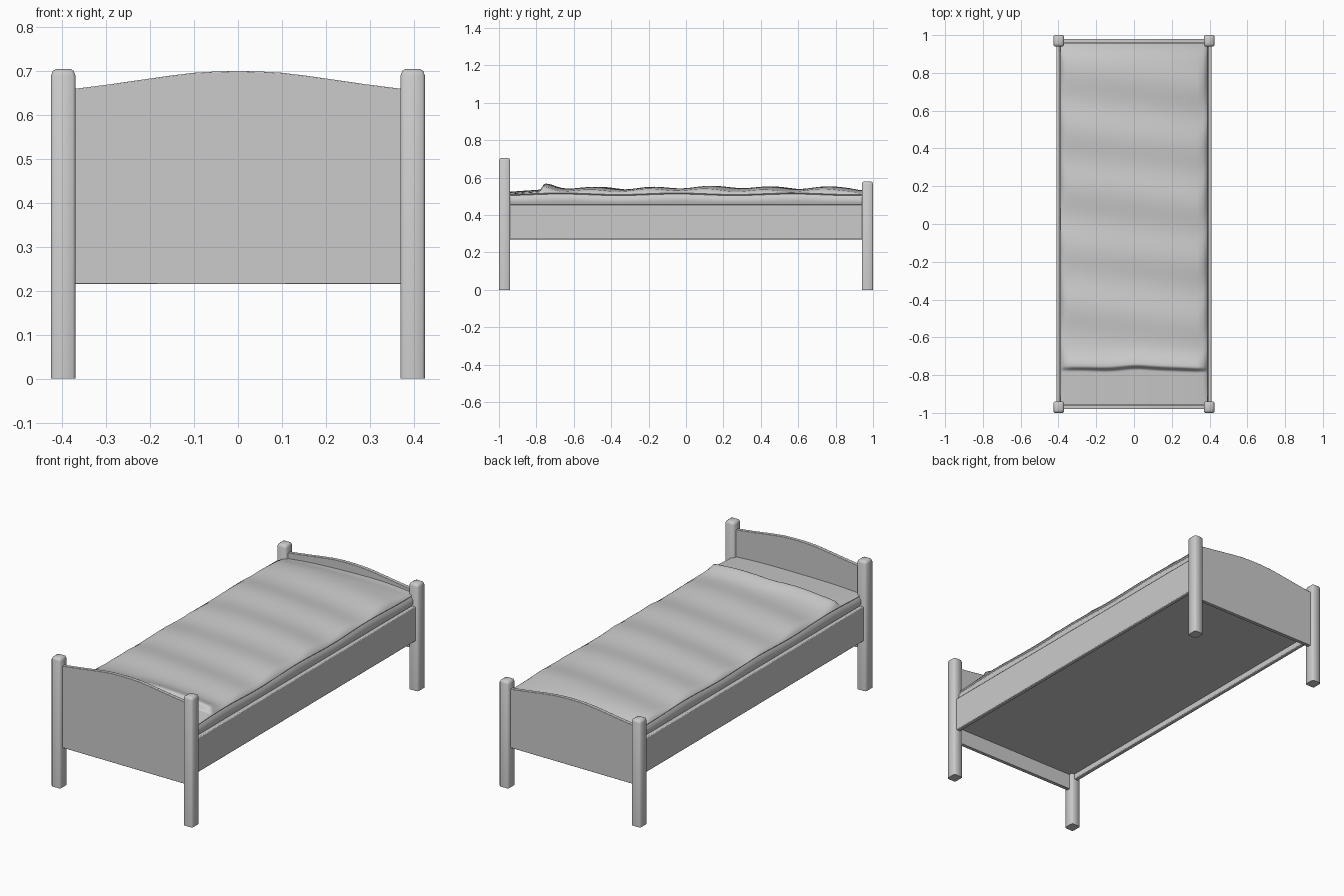
import bpy, bmesh
from math import sin, cos, pi, exp

if "Cube" in bpy.data.objects:
    bpy.data.objects.remove(bpy.data.objects["Cube"])


def make(name, verts, faces, bevel=0, segments=2, angle=40):
    mesh = bpy.data.meshes.new(name)
    mesh.from_pydata(verts, [], faces)
    bm = bmesh.new()
    bm.from_mesh(mesh)
    bmesh.ops.recalc_face_normals(bm, faces=bm.faces)
    bm.to_mesh(mesh)
    bm.free()
    ob = bpy.data.objects.new(name, mesh)
    bpy.context.collection.objects.link(ob)
    if bevel:
        mod = ob.modifiers.new("soft edges", 'BEVEL')
        mod.width = bevel
        mod.segments = segments
    bpy.ops.object.select_all(action='DESELECT')
    ob.select_set(True)
    bpy.context.view_layer.objects.active = ob
    bpy.ops.object.shade_smooth_by_angle(angle=angle * pi / 180)
    return ob


def prism(name, outline, y0, y1, **kw):
    # extrude an x-z outline along y
    n = len(outline)
    verts = [(x, y, z) for y in (y0, y1) for x, z in outline]
    faces = [tuple(range(n)), tuple(range(n, 2 * n))]
    faces += [(i, (i + 1) % n, n + (i + 1) % n, n + i) for i in range(n)]
    return make(name, verts, faces, **kw)


def box(name, x0, x1, y0, y1, z0, z1, **kw):
    return prism(name, [(x0, z0), (x1, z0), (x1, z1), (x0, z1)], y0, y1, **kw)


# posts: taller pair at the head (-y), shorter pair at the foot
def post(name, sx, sy, height):
    cx, cy = sx * 0.3975, sy * 0.97
    levels = [(0, 0.0275, 0.03), (height - 0.015, 0.0275, 0.03),
              (height - 0.005, 0.024, 0.0265), (height, 0.016, 0.018)]
    verts, faces = [], []
    for z, hx, hy in levels:
        c = 0.006
        ring = [(hx, -hy + c), (hx, hy - c), (hx - c, hy), (-hx + c, hy),
                (-hx, hy - c), (-hx, -hy + c), (-hx + c, -hy), (hx - c, -hy)]
        verts += [(cx + x, cy + y, z) for x, y in ring]
    for l in range(len(levels) - 1):
        for i in range(8):
            a, b = l * 8 + i, l * 8 + (i + 1) % 8
            faces.append((a, b, b + 8, a + 8))
    faces += [tuple(range(8)), tuple(range(len(verts) - 8, len(verts)))]
    make(name, verts, faces, angle=50)


for side, sx in (("left", -1), ("right", 1)):
    post(side + "_head_post", sx, -1, 0.705)
    post(side + "_foot_post", sx, 1, 0.58)
    # side rails
    a, b = sorted((sx * 0.386, sx * 0.41))
    box(side + "_side_rail", a, b, -0.95, 0.95, 0.27, 0.457, bevel=0.004)


# arched end boards
def end_board(name, y, top):
    half = [(0.0, 0), (0.05, -0.001), (0.1, -0.004), (0.15, -0.01),
            (0.2, -0.017), (0.29, -0.030), (0.375, -0.041)]
    arch = [(x, top + d) for x, d in reversed(half)]
    arch += [(-x, top + d) for x, d in half[1:]]
    prism(name, [(-0.375, 0.215), (0.375, 0.215)] + arch, y - 0.01, y + 0.01, bevel=0.002)


end_board("headboard", -0.97, 0.70)
end_board("footboard", 0.97, 0.575)

# base panel
box("bed_base", -0.39, 0.39, -0.96, 0.96, 0.30, 0.33)


# mattress with a rumpled cover folded back near the head
def cover_height(x, y):
    wave = 0.006 * cos(2 * pi * (y - 0.15) / 0.31 + 2.5 * x)
    swell = 0.006 * sin(5 * x + 4 * y) * cos(3 * y)
    crown = 0.546 - 0.016 * (abs(x) / 0.37) ** 3
    end = 0.015 * exp(-((0.96 - y) / 0.06) ** 2)
    return crown + wave + swell - end


def bed_height(x, y):
    edge = -0.77 + 0.014 * exp(-(x / 0.1) ** 2) - 0.003 * cos(14 * x + 1)
    t = min(1, max(0, (y - edge + 0.012) / 0.024))
    t = t * t * (3 - 2 * t)
    sheet = 0.524 + 0.07 * (y + 0.95) - 0.010 * (abs(x) / 0.37) ** 3
    fold = 0.016 * exp(-((y - edge - 0.02) / 0.05) ** 2)
    return sheet * (1 - t) + (cover_height(x, y) + fold) * t


ys = [-0.958 + 0.02 * i for i in range(8)]
ys += [-0.80 + 0.006 * i for i in range(12)]
ys += [-0.72 + 1.678 * i / 64 for i in range(65)]
xs = [-0.365 + 0.73 * i / 24 for i in range(25)]
rows = []
for y in ys:
    r = 0.004 * cos(2 * pi * y / 0.62 + 0.5)
    side = [(0.386, 0.32), (0.386, 0.455 + r * 0.4), (0.394, 0.468 + r * 0.5),
            (0.394, 0.492 + r), (0.383, 0.508 + r), (0.388, 0.514 + r),
            (0.383, 0.522 + r * 0.6)]
    row = [(-x, y, min(z, bed_height(-0.365, y) - 0.003)) for x, z in side]
    row += [(x, y, bed_height(x, y)) for x in xs]
    row += [(x, y, min(z, bed_height(0.365, y) - 0.003)) for x, z in reversed(side)]
    rows.append(row)
n = len(rows[0])
verts = [v for row in rows for v in row]
faces = [(j * n + i, j * n + i + 1, (j + 1) * n + i + 1, (j + 1) * n + i)
         for j in range(len(ys) - 1) for i in range(n - 1)]
last = (len(ys) - 1) * n
faces += [tuple(range(n)), tuple(range(last, last + n))]
make("mattress_and_cover", verts, faces, angle=60)
